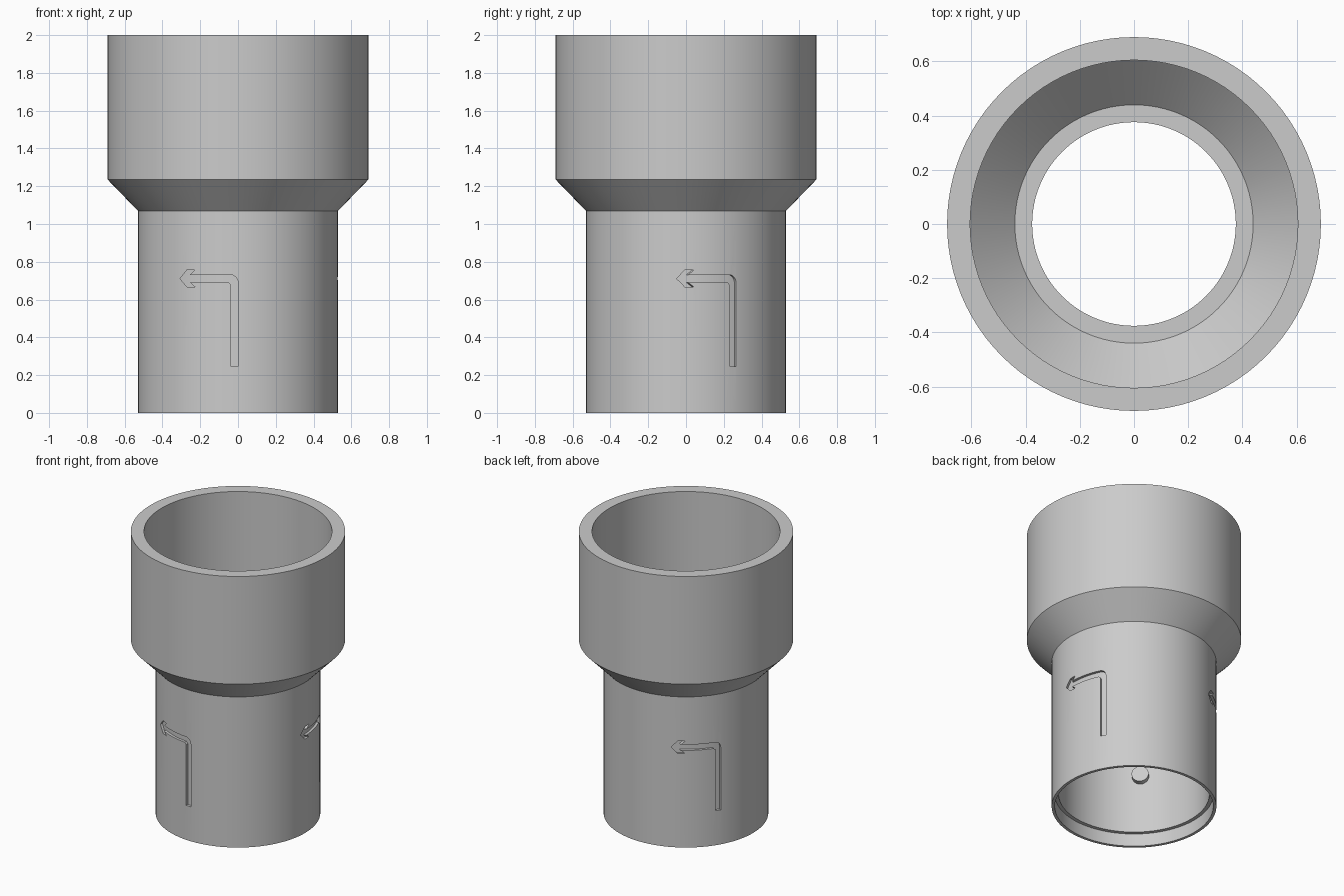
import bpy, bmesh, math
from mathutils import Matrix, Vector

if "Cube" in bpy.data.objects:
    bpy.data.objects.remove(bpy.data.objects["Cube"], do_unlink=True)

grey = bpy.data.materials.new("plain_grey")
GREY = (0.6, 0.6, 0.6, 1)
grey.diffuse_color = GREY
grey.use_nodes = True
grey.node_tree.nodes["Principled BSDF"].inputs["Base Color"].default_value = GREY


def make_object(name, bm):
    bmesh.ops.recalc_face_normals(bm, faces=bm.faces)
    mesh = bpy.data.meshes.new(name)
    bm.to_mesh(mesh)
    bm.free()
    mesh.materials.append(grey)
    obj = bpy.data.objects.new(name, mesh)
    bpy.context.collection.objects.link(obj)
    return obj


def lathe(name, profile, steps=96):
    """Revolve a closed (radius, height) profile about z."""
    bm = bmesh.new()
    verts = [bm.verts.new((r, 0, z)) for r, z in profile]
    edges = [bm.edges.new((v, verts[i - 1])) for i, v in enumerate(verts)]
    bmesh.ops.spin(bm, geom=verts + edges, cent=(0, 0, 0), axis=(0, 0, 1),
                   angle=math.tau, steps=steps, use_merge=True)
    bmesh.ops.remove_doubles(bm, verts=bm.verts, dist=0.0001)
    return make_object(name, bm)


def activate(obj):
    bpy.ops.object.select_all(action='DESELECT')
    obj.select_set(True)
    bpy.context.view_layer.objects.active = obj


def cut(target, cutter):
    mod = target.modifiers.new("cut", 'BOOLEAN')
    mod.operation = 'DIFFERENCE'
    mod.solver = 'EXACT'
    mod.object = cutter
    activate(target)
    bpy.ops.object.modifier_apply(modifier=mod.name)


# Stepped tube: outer wall upward, then bore downward
body = lathe("reducer_body", [
    (0.53, 0), (0.53, 1.07), (0.69, 1.235), (0.69, 2),
    (0.605, 2), (0.605, 1.235), (0.44, 1.07), (0.376, 1.07),
    (0.376, 0.98), (0.485, 0.98), (0.485, 0.09), (0.51, 0.09), (0.51, 0)])

# Bent arrow outline with a rounded outer corner
bend = [(-0.04 + 0.04 * math.cos(a), 0.69 + 0.041 * math.sin(a))
        for a in [math.radians(15 * i) for i in range(7)]]
arrow = [(-0.037, 0.245), (0, 0.245)] + bend + [
    (-0.254, 0.731), (-0.228, 0.757), (-0.27, 0.757), (-0.307, 0.711),
    (-0.27, 0.667), (-0.228, 0.667), (-0.254, 0.69), (-0.05, 0.69), (-0.037, 0.677)]

# Three shallow arrow recesses around the lower tube
core = lathe("recess_floor_cutter", [(0.05, -0.1), (0.512, -0.1), (0.512, 1), (0.05, 1)])
for i in range(3):
    bm = bmesh.new()
    face = bm.faces.new([bm.verts.new((x, -0.62, z)) for x, z in arrow])
    side = bmesh.ops.extrude_face_region(bm, geom=[face])
    moved = [g for g in side["geom"] if isinstance(g, bmesh.types.BMVert)]
    bmesh.ops.translate(bm, verts=moved, vec=(0, 0.25, 0))
    bmesh.ops.rotate(bm, verts=bm.verts, cent=(0, 0, 0),
                     matrix=Matrix.Rotation(i * math.tau / 3, 3, 'Z'))
    cutter = make_object("arrow_cutter", bm)
    cut(cutter, core)
    cut(body, cutter)
    bpy.data.objects.remove(cutter, do_unlink=True)
bpy.data.objects.remove(core, do_unlink=True)

activate(body)
bpy.ops.object.shade_smooth_by_angle(angle=math.radians(25))

# Small locking pegs inside the lower bore
for i in range(3):
    angle = math.radians(-15 + 120 * i)
    out = Vector((math.cos(angle), math.sin(angle), 0))
    bm = bmesh.new()
    bmesh.ops.create_cone(bm, cap_ends=True, segments=24, radius1=0.055,
                          radius2=0.055, depth=0.05)
    bm.transform(Matrix.Translation(out * 0.47 + Vector((0, 0, 0.5)))
                 @ out.to_track_quat('Z', 'Y').to_matrix().to_4x4())
    peg = make_object(f"locking_peg_{i + 1}", bm)
    activate(peg)
    bpy.ops.object.shade_smooth_by_angle(angle=math.radians(30))
